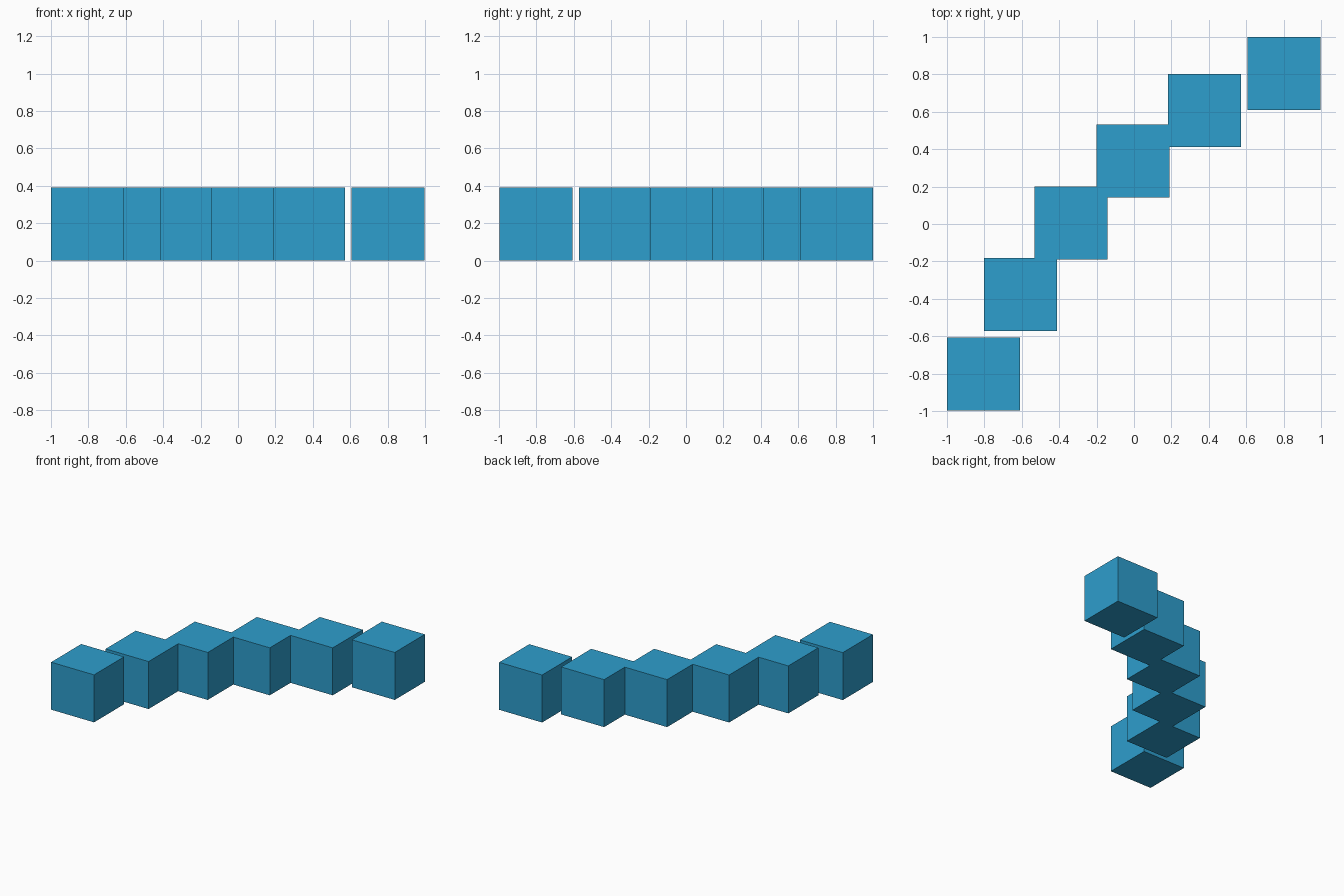
import bpy
import math

if "Cube" in bpy.data.objects:
    bpy.data.objects.remove(bpy.data.objects["Cube"])

SIZE = 0.39      # cube edge
RADIUS = 2.69    # arc radius
CENTRE = 1.723   # arc centre lies at (CENTRE, -CENTRE)

blue = bpy.data.materials.new("sky blue")
blue.diffuse_color = (0.027, 0.342, 0.61, 1.0)
blue.use_nodes = True
blue.node_tree.nodes["Principled BSDF"].inputs["Base Color"].default_value = blue.diffuse_color

# Six upright blocks, stepped every 10 degrees along an arc
for i in range(6):
    a = math.radians(160 - 10 * i)
    x = CENTRE + RADIUS * math.cos(a)
    y = -CENTRE + RADIUS * math.sin(a)
    bpy.ops.mesh.primitive_cube_add(size=SIZE, location=(x, y, SIZE / 2))
    block = bpy.context.object
    block.name = f"arc_block_{i + 1}"
    block.data.materials.append(blue)
